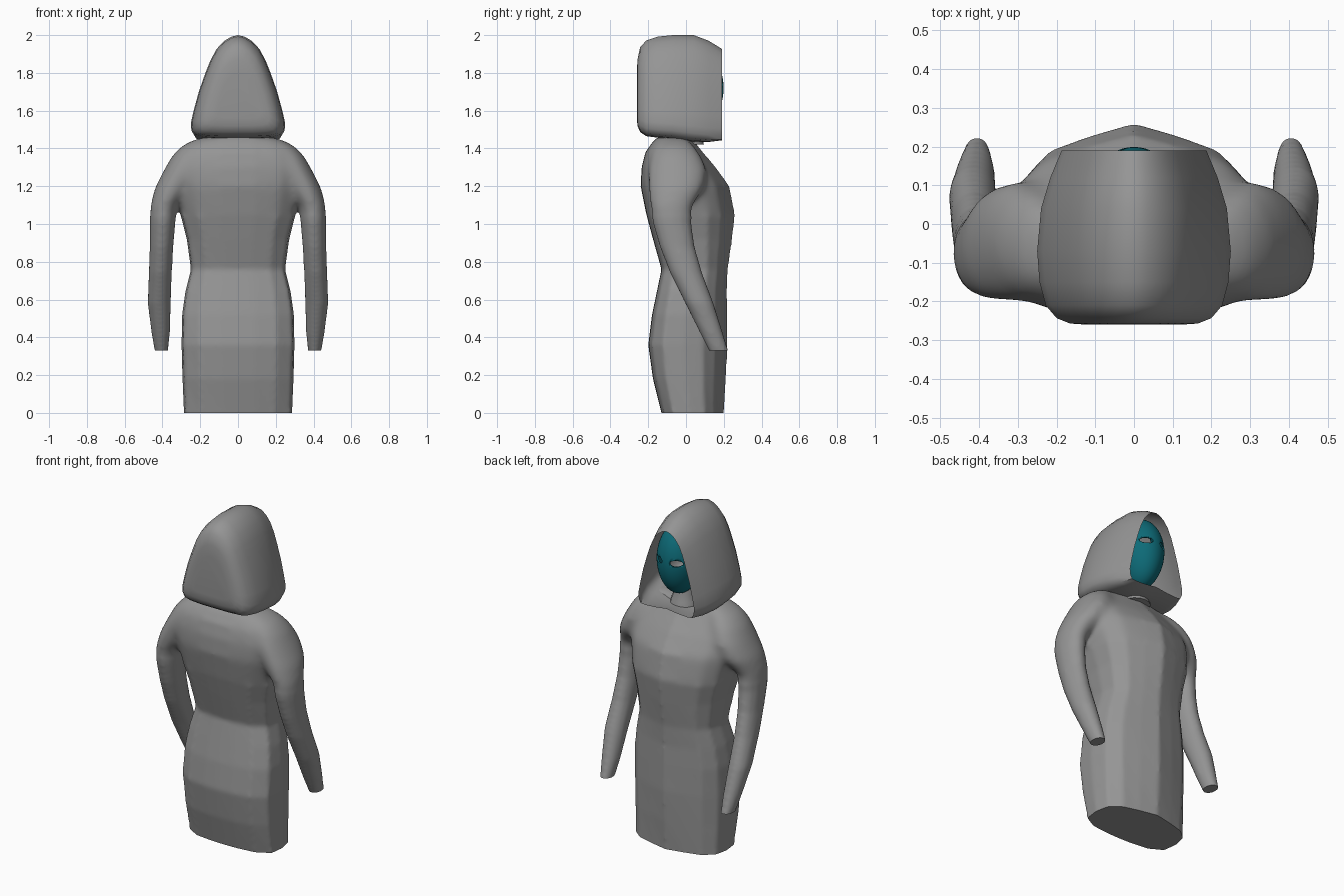
import bpy, bmesh, math
from mathutils import Vector

if "Cube" in bpy.data.objects:
    bpy.data.objects.remove(bpy.data.objects["Cube"])


def material(name, colour):
    m = bpy.data.materials.new(name)
    m.diffuse_color = colour
    m.use_nodes = True
    m.node_tree.nodes["Principled BSDF"].inputs["Base Color"].default_value = m.diffuse_color
    return m


cloth = material("dark_grey_cloth", (.3, .3, .3, 1))
teal = material("teal", (.004, .145, .185, 1))


def skin(bm, rings, cap_start=True, cap_end=True):
    """Skin a list of equal-length rings of points."""
    rows = [[bm.verts.new(p) for p in r] for r in rings]
    n = len(rows[0])
    for a, b in zip(rows, rows[1:]):
        for i in range(n):
            j = (i + 1) % n
            bm.faces.new((a[i], a[j], b[j], b[i]))
    if cap_start:
        bm.faces.new(rows[0][::-1])
    if cap_end:
        bm.faces.new(rows[-1])
    bmesh.ops.recalc_face_normals(bm, faces=bm.faces)


def finish(name, bm, mat=cloth, angle=50):
    me = bpy.data.meshes.new(name)
    bm.to_mesh(me)
    bm.free()
    me.materials.append(mat)
    ob = bpy.data.objects.new(name, me)
    bpy.context.collection.objects.link(ob)
    bpy.ops.object.select_all(action='DESELECT')
    ob.select_set(True)
    bpy.context.view_layer.objects.active = ob
    bpy.ops.object.shade_smooth_by_angle(angle=math.radians(angle))
    return ob


def mirrored(half):
    """Close a half outline that starts and ends on x = 0."""
    return half + [(-x, v) for x, v in half[-2:0:-1]]


def circle(n):
    return [(math.cos(2 * math.pi * i / n), math.sin(2 * math.pi * i / n)) for i in range(n)]


# robe body: z, half width, y back, y front (runs past the hem, trimmed later)
body = [(-.06, .283, -.113, .197), (0, .287, -.13, .20), (.18, .295, -.175, .212), (.36, .30, -.20, .22),
        (.52, .297, -.18, .218), (.64, .28, -.155, .216), (.76, .25, -.13, .222),
        (.92, .272, -.175, .245), (1.05, .305, -.21, .26), (1.2, .335, -.24, .23),
        (1.3, .34, -.235, .158), (1.38, .31, -.215, .09), (1.43, .26, -.18, .05),
        (1.46, .19, -.15, .03)]
outline = mirrored([(0, 1), (.38, .86), (.72, .7), (.94, .38), (1, -.1),
                    (.96, -.64), (.68, -.91), (.3, -.985), (0, -1)])
robe = bmesh.new()
skin(robe, [[(x * w, (y0 + y1) / 2 + v * (y1 - y0) / 2, z) for x, v in outline]
            for z, w, y0, y1 in body])

# sleeves: z, x inner, x outer, y back, y front
sleeve = [(.28, .375, .43, .15, .24), (.33, .37, .442, .12, .225), (.42, .36, .458, .075, .197),
          (.58, .355, .479, -.005, .147), (.74, .35, .473, -.085, .087), (.88, .342, .467, -.14, .047),
          (1.0, .332, .467, -.175, .03), (1.09, .323, .467, -.192, .035), (1.19, .25, .443, -.205, .1),
          (1.28, .2, .397, -.205, .115), (1.36, .17, .352, -.19, .085), (1.41, .15, .305, -.17, .05),
          (1.45, .12, .23, -.13, .015)]
for s in (-1, 1):
    skin(robe, [[(s * ((x0 + x1) / 2 + (x1 - x0) / 2 * c), (y0 + y1) / 2 + (y1 - y0) / 2 * d, z)
                 for c, d in circle(14)] for z, x0, x1, y0, y1 in sleeve])
robe = finish("robe", robe)

# melt body and sleeves into one skin
melt = robe.modifiers.new("melt", 'REMESH')
melt.mode, melt.voxel_size = 'VOXEL', .012
bpy.ops.object.modifier_apply(modifier="melt")
bm = bmesh.new()
bm.from_mesh(robe.data)
shoulder = [v for v in bm.verts if v.co.z > 1.04 and abs(v.co.x) > .1]
rest = [v for v in bm.verts if v.co.z > .02]
for _ in range(24):
    bmesh.ops.smooth_vert(bm, verts=shoulder, factor=.5, use_axis_x=True, use_axis_y=True, use_axis_z=True)
for _ in range(3):
    bmesh.ops.smooth_vert(bm, verts=rest, factor=.5, use_axis_x=True, use_axis_y=True, use_axis_z=True)


def trim(z, keep):
    """Cut off flat below z and close the cut."""
    faces = [f for f in bm.faces if keep(f.calc_center_median())]
    geom = faces + list({e for f in faces for e in f.edges}) + list({v for f in faces for v in f.verts})
    bmesh.ops.bisect_plane(bm, geom=geom, plane_co=(0, 0, z), plane_no=(0, 0, 1), clear_inner=True)
    bmesh.ops.holes_fill(bm, edges=[e for e in bm.edges if e.is_boundary], sides=0)


trim(0, lambda c: c.z < .15)
trim(.33, lambda c: abs(c.x) > .33 and c.z < .5)
bmesh.ops.recalc_face_normals(bm, faces=bm.faces)
bm.to_mesh(robe.data)
bm.free()
bpy.ops.object.shade_smooth_by_angle(angle=math.radians(50))

# hood: arch outline swept along y, closed behind and open at the face
arch = mirrored([(0, 1), (.14, .985), (.29, .945), (.45, .868), (.58, .76), (.69, .635), (.83, .455),
                 (.94, .27), (1, .15), (.985, .08), (.92, .03), (.75, .01), (.4, 0), (0, 0)])
# y, half width, z low, z high, lift of the floor middle
stations = [(-.26, .12, 1.56, 1.80, 0), (-.257, .165, 1.52, 1.87, 0), (-.243, .2, 1.487, 1.935, 0),
            (-.21, .228, 1.465, 1.972, 0), (-.15, .244, 1.457, 1.992, 0), (-.07, .25, 1.45, 2.0, 0),
            (.04, .24, 1.435, 2.0, 0), (.12, .216, 1.428, 1.97, .01), (.19, .187, 1.432, 1.927, .025)]
hood = bmesh.new()
skin(hood, [[(x * w, y, z0 + t * (z1 - z0) + (lift * (1 - abs(x)) if t < .02 else 0))
             for x, t in arch] for y, w, z0, z1, lift in stations], cap_end=False)
finish("hood", hood)

# neck
neck = bmesh.new()
skin(neck, [[(r * c, .01 + r * d, z) for c, d in circle(16)]
            for z, r in [(1.42, .085), (1.46, .075), (1.5, .06), (1.62, .055)]])
finish("neck", neck)


def ball(centre, size, seg):
    b = bmesh.new()
    bmesh.ops.create_uvsphere(b, u_segments=seg, v_segments=seg // 2, radius=1)
    bmesh.ops.scale(b, vec=Vector(size), verts=b.verts)
    bmesh.ops.translate(b, vec=Vector(centre), verts=b.verts)
    return b


# face mask: front half of an egg shape with a narrower chin
egg = ball((0, 0, 0), (.125, .147, .212), 48)
bmesh.ops.delete(egg, geom=[v for v in egg.verts if v.co.y < -.02], context='VERTS')
for v in egg.verts:
    if v.co.z < 0:
        v.co.x *= 1 + .4 * v.co.z
    v.co += Vector((0, .052, 1.72))
mask = finish("face_mask", egg, teal)
mask.modifiers.new("shell", 'SOLIDIFY').thickness = .01
bpy.ops.object.modifier_apply(modifier="shell")

# eye holes
for s in (-1, 1):
    cutter = finish("eye_cutter", ball((s * .058, .19, 1.74), (.034, .09, .019), 24), teal)
    cutter.hide_render = True
    cut = mask.modifiers.new("eye", 'BOOLEAN')
    cut.operation, cut.solver, cut.object = 'DIFFERENCE', 'EXACT', cutter
    bpy.context.view_layer.objects.active = mask
    bpy.ops.object.modifier_apply(modifier="eye")
    bpy.data.objects.remove(cutter)
